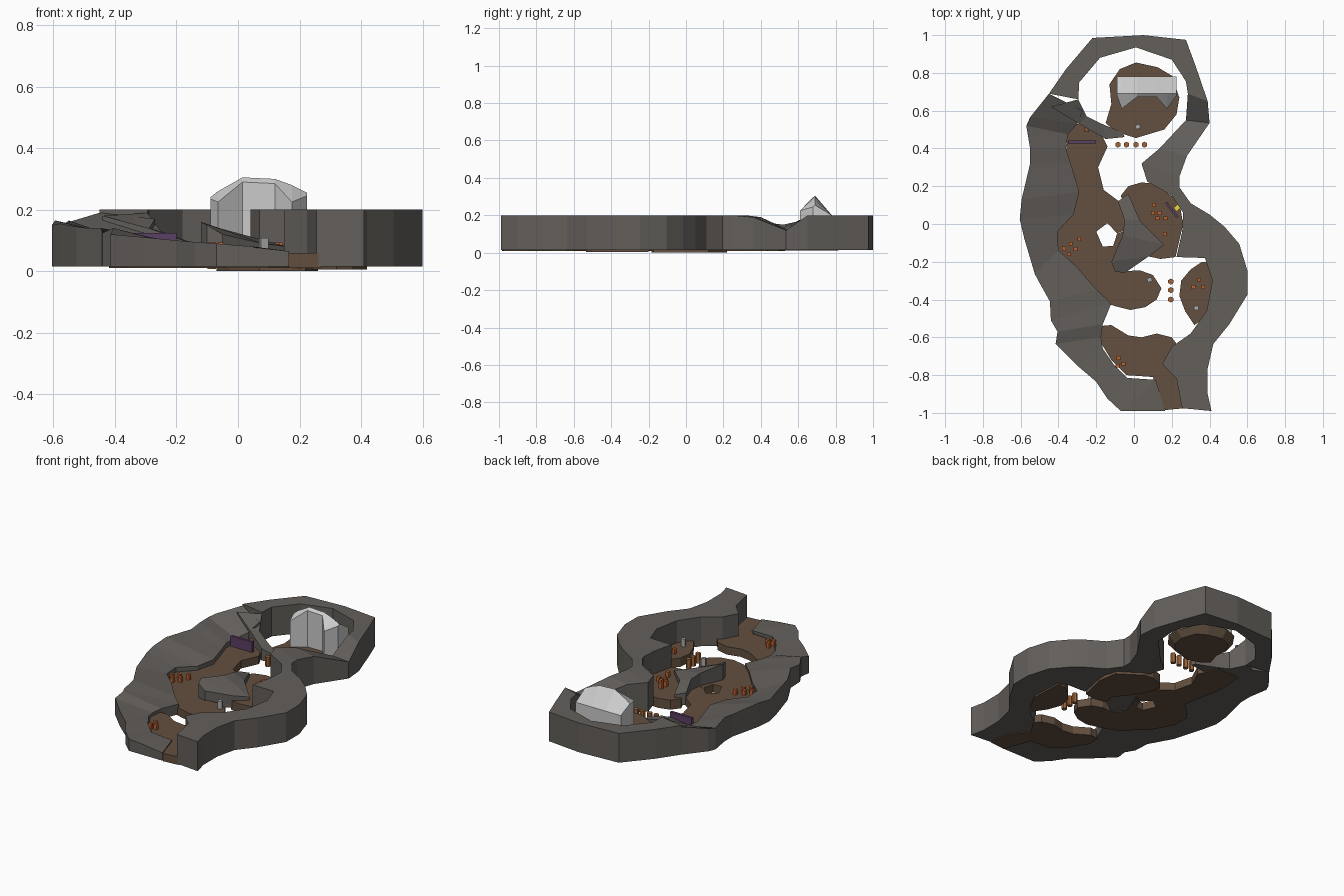
import bpy, bmesh
from math import radians
from mathutils import Vector


def mat(name, col):
    m = bpy.data.materials.new(name)
    m.diffuse_color = (*col, 1)
    return m


STONE = mat("stone", (0.125, 0.115, 0.105))
EARTH = mat("earth", (0.125, 0.08, 0.05))
PALE = mat("pale", (0.62, 0.62, 0.62))
ORANGE = mat("orange", (0.5, 0.12, 0.03))
RUST = mat("rust", (0.35, 0.13, 0.04))
PURPLE = mat("purple", (0.1, 0.05, 0.13))
GREY = mat("grey", (0.4, 0.4, 0.4))
YELLOW = mat("yellow", (0.8, 0.65, 0.05))
WOOD = mat("wood", (0.22, 0.09, 0.04))


def finish(name, bm, m):
    bmesh.ops.recalc_face_normals(bm, faces=bm.faces)
    me = bpy.data.meshes.new(name)
    bm.to_mesh(me)
    bm.free()
    me.materials.append(m)
    ob = bpy.data.objects.new(name, me)
    bpy.context.collection.objects.link(ob)
    return ob


def loft(name, sections, m):
    """Skin closed cross-sections of equal point count, with end caps."""
    bm = bmesh.new()
    rows = [[bm.verts.new(p) for p in s] for s in sections]
    n = len(rows[0])
    for a, b in zip(rows, rows[1:]):
        for i in range(n):
            j = (i + 1) % n
            bm.faces.new((a[i], a[j], b[j], b[i]))
    bm.faces.new(rows[0])
    bm.faces.new(rows[-1])
    return finish(name, bm, m)


def wall(name, stations, base=0.015):
    """Strip of rock: outer x,y, inner x,y, outer top, inner top."""
    loft(name, [((a, b, base), (a, b, zo), (c, d, zi), (c, d, base))
                for a, b, c, d, zo, zi in stations], STONE)


def floor(name, pts, z0, z1, taper=1.0):
    bm = bmesh.new()
    c = sum((Vector(p) for p in pts), Vector((0, 0))) / len(pts)
    top = [bm.verts.new((x, y, z1)) for x, y in pts]
    low = [bm.verts.new((*(c + (Vector(p) - c) * taper), z0)) for p in pts]
    n = len(pts)
    for i in range(n):
        j = (i + 1) % n
        bm.faces.new((top[i], top[j], low[j], low[i]))
    caps = [bm.faces.new(top), bm.faces.new(low)]
    bmesh.ops.recalc_face_normals(bm, faces=bm.faces)
    bmesh.ops.triangulate(bm, faces=caps, ngon_method='EAR_CLIP')
    return finish(name, bm, EARTH)


def box(name, x, y, z0, z1, sx, sy, m, rot=0):
    bpy.ops.mesh.primitive_cube_add(size=1, location=(x, y, (z0 + z1) / 2),
                                    rotation=(0, 0, radians(rot)))
    ob = bpy.context.object
    ob.name = name
    ob.scale = (sx, sy, z1 - z0)
    ob.data.materials.append(m)


# high wall: ring at the back, then the right-hand side
ring = [(-.45, .69, -.295, .66), (-.36, .82, -.29, .75), (-.22, .985, -.18, .88),
        (.05, 1, .01, .935), (.275, .975, .2, .87), (.325, .84, .275, .755),
        (.39, .65, .285, .69)]
neck = [(.4, .535, .275, .55, .12, .12), (.28, .36, .135, .4, .19, .19)]
side = [(.24, .25, .04, .32), (.24, .195, .07, .225), (.3, .11, .2, .15),
        (.4, .05, .26, .06), (.48, -.015, .255, -.04), (.557, -.105, .225, -.175),
        (.6, -.245, .375, -.18), (.6, -.375, .415, -.3), (.505, -.53, .385, -.46),
        (.42, -.635, .3, -.58), (.39, -.765, .2, -.65), (.39, -.85, .15, -.74),
        (.39, -.9, .225, -.82), (.41, -.99, .255, -.975)]
wall("high_wall", [(*s, .2, .2) for s in ring] + neck + [(*s, .2, .2) for s in side])

# low sloping bank on the left
wall("left_bank", [
    (-.45, .69, -.27, .6, .19, .17), (-.55, .565, -.3, .53, .16, .12),
    (-.57, .52, -.35, .475, .15, .09), (-.55, .4, -.36, .4, .165, .09),
    (-.55, .32, -.335, .32, .155, .09), (-.595, .13, -.29, .17, .165, .09),
    (-.605, .025, -.32, .05, .15, .085), (-.58, -.08, -.405, -.04, .155, .09),
    (-.525, -.265, -.4, -.14, .145, .09), (-.49, -.33, -.31, -.22, .14, .085),
    (-.445, -.41, -.2, -.345, .14, .08), (-.44, -.51, -.12, -.42, .125, .08),
    (-.405, -.57, -.165, -.53, .14, .08), (-.415, -.635, -.175, -.6, .12, .08),
    (-.3, -.75, -.165, -.66, .11, .08), (-.2, -.835, -.11, -.74, .1, .08),
    (-.14, -.925, -.035, -.815, .095, .075), (-.07, -.99, .115, -.825, .09, .07),
    (.05, -.99, .165, -.99, .08, .065)])

# spur running down from the ring
wall("ring_spur", [
    (-.44, .62, -.295, .66, .18, .19), (-.29, .53, -.25, .57, .14, .13),
    (-.15, .45, -.17, .53, .09, .1), (-.05, .46, -.06, .485, .06, .06)])

# rock in the middle
wall("middle_rock", [
    (-.085, .12, -.03, .16, .09, .08), (-.05, .02, .03, .02, .13, .1),
    (-.06, -.06, .16, -.11, .14, .08), (-.12, -.2, .08, -.17, .16, .09),
    (-.1, -.25, -.05, -.26, .15, .12)])

# ground platforms
floor("arena_floor", [
    (.01, .855), (.125, .83), (.2, .785), (.24, .67), (.225, .58), (.16, .5),
    (.01, .455), (-.1, .49), (-.15, .535), (-.12, .635), (-.13, .74), (-.075, .82)],
    .012, .06, .8)
floor("left_floor", [
    (-.35, .53), (-.2, .53), (-.14, .41), (-.19, .3), (-.16, .18), (-.08, .12),
    (-.03, .02), (-.04, -.03),
    (-.09, -.05), (-.14, .005), (-.2, -.04), (-.165, -.12), (-.11, -.115), (-.09, -.052),
    (-.04, -.033), (-.07, -.1), (-.1, -.19), (-.05, -.25), (.03, -.245), (.1, -.27), (.145, -.34),
    (.12, -.4), (.06, -.44), (-.02, -.455), (-.1, -.435), (-.2, -.4), (-.35, -.26),
    (-.42, -.13), (-.42, -.02), (-.31, .1), (-.36, .35)], .01, .06)
floor("centre_floor", [
    (-.07, .15), (-.03, .2), (.04, .22), (.1, .215), (.24, .12), (.26, 0),
    (.22, -.175), (.14, -.185), (.07, -.17), (.08, -.1), (0, 0), (-.03, .05)], 0, .06)
floor("right_floor", [
    (.36, -.2), (.41, -.2), (.42, -.4), (.37, -.5), (.32, -.535), (.27, -.46),
    (.24, -.38), (.25, -.3), (.3, -.24)], .005, .06)
floor("front_floor", [
    (-.175, -.54), (-.12, -.535), (-.03, -.59), (.04, -.6), (.12, -.58), (.2, -.6),
    (.23, -.64), (.17, -.73), (.26, -.85), (.27, -.975), (.165, -.985), (.1, -.81),
    (-.04, -.8), (-.12, -.72), (-.18, -.62)], .01, .06)

# pale hooded shelter: x, ridge height, front y, front height
loft("shelter", [((x, .78, .05), (x, .78, .2), (x, .69, zr), (x, yf, zf), (x, yf, .05))
                 for x, zr, yf, zf in [
                     (-.09, .24, .68, .235), (-.065, .26, .61, .225), (.015, .305, .672, .29),
                     (.12, .3, .672, .285), (.175, .28, .61, .225), (.225, .255, .68, .245)]], PALE)

# stepping posts across the gaps
for i, (x, y) in enumerate([(-.085, .42), (-.04, .42), (.01, .42), (.055, .42),
                            (.195, -.305), (.195, -.35), (.195, -.4)]):
    bpy.ops.mesh.primitive_cylinder_add(vertices=6, radius=.016, depth=.062,
                                        location=(x, y, .039))
    bpy.context.object.name = f"stepping_post_{i}"
    bpy.context.object.data.materials.append(RUST)

# small markers in groups
for i, (x, y) in enumerate([
        (-.29, -.08), (-.335, -.105), (-.37, -.13), (-.31, -.132), (-.345, -.16),
        (.105, .1), (.1, .058), (.135, .058), (.125, .03), (.167, .03), (.163, -.053),
        (-.082, -.71), (-.055, -.74), (-.087, -.75),
        (.345, -.295), (.315, -.333), (.367, -.333)]):
    box(f"marker_{i}", x, y, .058, .093, .02, .02, ORANGE)
for i, (x, y) in enumerate([(.02, .515), (.083, -.295), (.33, -.445)]):
    box(f"grey_pillar_{i}", x, y, .058, .108, .025, .022, GREY, 20)

# gates, crate and switch
box("left_gate", -.275, .435, .055, .125, .15, .016, PURPLE)
box("centre_gate", .2, .075, .055, .125, .1, .012, PURPLE, -52)
box("crate", -.252, .5, .055, .1, .028, .028, WOOD)
box("switch", .228, .085, .1, .125, .028, .025, YELLOW, 40)
